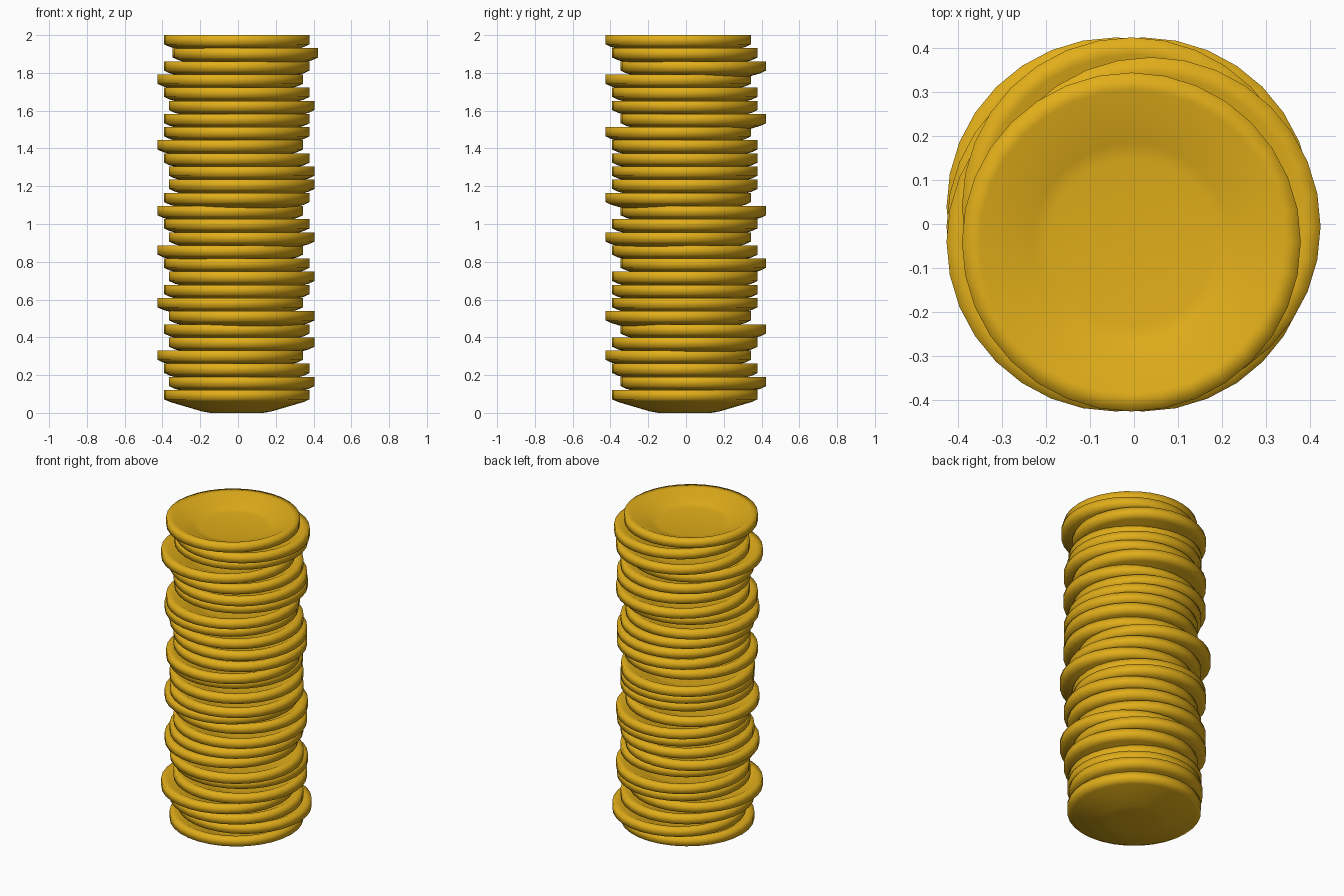
import bpy, bmesh, math

if "Cube" in bpy.data.objects:
    bpy.data.objects.remove(bpy.data.objects["Cube"])

SEG = 32
COUNT = 28
STEP = 0.0696   # vertical spacing between nested plates

# Half profile of one plate (radius, height): underside, rim, then inner bowl
PROFILE = [(0.14, 0.0), (0.185, 0.008), (0.355, 0.058), (0.385, 0.072), (0.385, 0.121),
           (0.345, 0.121), (0.225, 0.066), (0.19, 0.06)]

# Sideways shift of each plate, bottom to top: L / C / R / F (far right)
SHIFT = {"L": -0.041, "C": -0.006, "R": 0.02, "F": 0.039}
SHIFT_X = "CRCLRCRLCRCLRCLCRRCLCCRCLCFC"
SHIFT_Y = "CFCLCFLCCCFCLCFLCCCCLFCCLFCL"

gold = bpy.data.materials.new("gold")
gold.diffuse_color = (0.75, 0.42, 0.01, 1)
gold.use_nodes = True
gold.node_tree.nodes["Principled BSDF"].inputs["Base Color"].default_value = gold.diffuse_color


def plate_mesh():
    bm = bmesh.new()
    rings = [[bm.verts.new((r * math.cos(2 * math.pi * i / SEG),
                            r * math.sin(2 * math.pi * i / SEG), z))
              for i in range(SEG)] for r, z in PROFILE]
    for a, b in zip(rings, rings[1:]):
        for i in range(SEG):
            j = (i + 1) % SEG
            bm.faces.new((a[i], a[j], b[j], b[i]))
    bm.faces.new(rings[0][::-1])   # foot
    bm.faces.new(rings[-1])        # bowl floor
    for f in bm.faces:
        f.smooth = True
    for e in bm.edges:
        if e.calc_face_angle(0) > math.radians(35):
            e.smooth = False
    mesh = bpy.data.meshes.new("plate")
    bm.to_mesh(mesh)
    bm.free()
    mesh.materials.append(gold)
    return mesh


# Stack of nested plates
mesh = plate_mesh()
for k in range(COUNT):
    plate = bpy.data.objects.new(f"plate_{k + 1:02d}", mesh)
    plate.location = (SHIFT[SHIFT_X[k]], SHIFT[SHIFT_Y[k]], k * STEP)
    bpy.context.collection.objects.link(plate)
